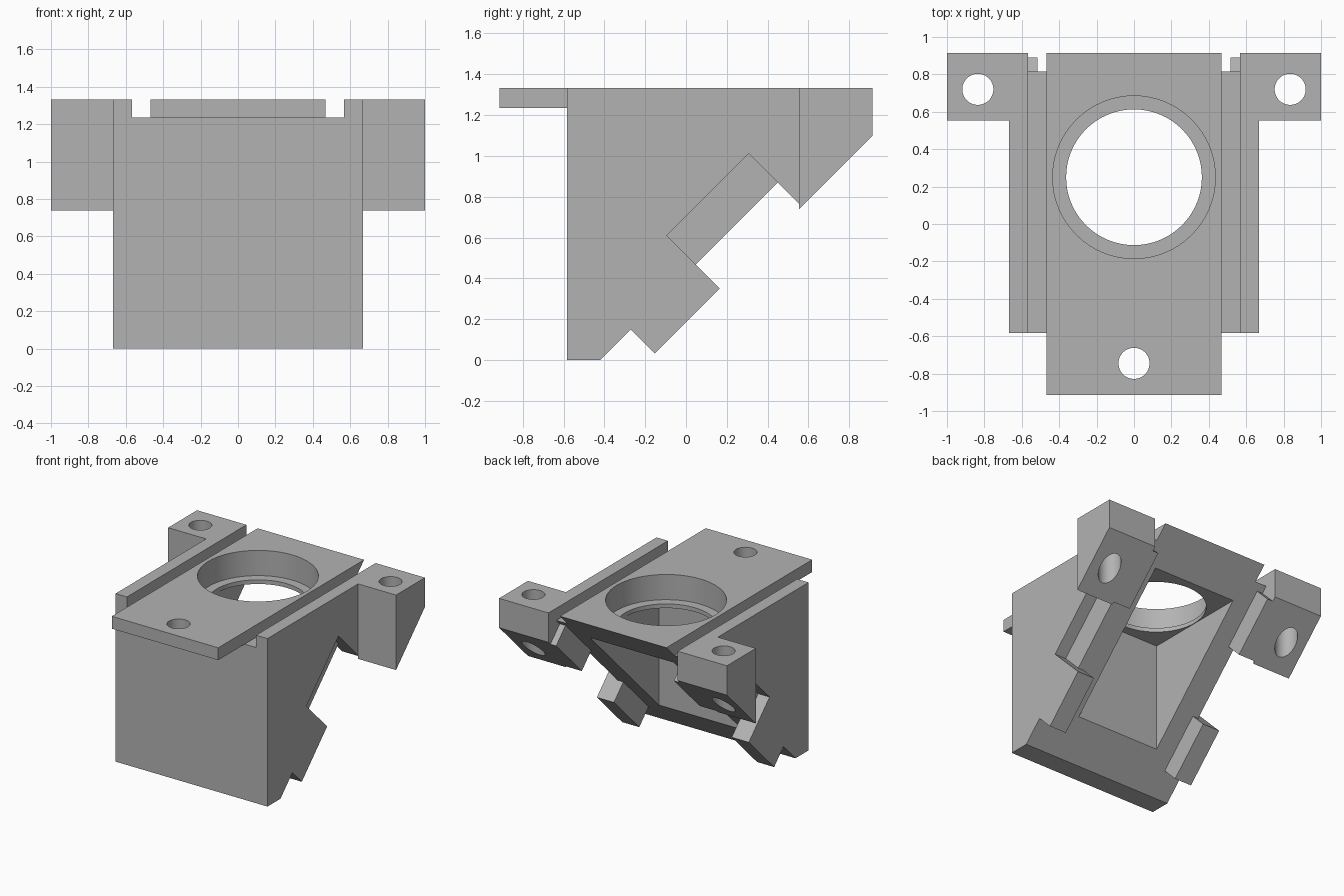
import bpy, bmesh
from mathutils import Matrix

default = bpy.data.objects.get("Cube")
if default:
    bpy.data.objects.remove(default, do_unlink=True)

# One grey for the whole bracket
grey = bpy.data.materials.new("plain grey")
grey.use_nodes = True
COLOUR = (0.45, 0.45, 0.45, 1)
grey.diffuse_color = COLOUR
grey.node_tree.nodes["Principled BSDF"].inputs["Base Color"].default_value = COLOUR

TOP, FRONT, BACK = 1.333, -0.583, 0.915
WALL, GROOVE_OUT, GROOVE_IN, TOOTH_IN = 0.667, 0.567, 0.467, 0.517
PLATE_Z = 1.235                              # underside of the top plate
SLOPE, TOOTH_FACE, SLOT = 0.42, 0.185, 0.705  # sloped planes, z - y


def diag(u, v):
    """Point (y, z) given along the slope (y + z) and across it (z - y)."""
    return ((u - v) / 2, (u + v) / 2)


def diag_rect(u0, u1, v0, v1):
    return [diag(u0, v0), diag(u1, v0), diag(u1, v1), diag(u0, v1)]


def finish(name, bm):
    bmesh.ops.recalc_face_normals(bm, faces=bm.faces[:])
    mesh = bpy.data.meshes.new(name)
    bm.to_mesh(mesh)
    bm.free()
    mesh.materials.append(grey)
    obj = bpy.data.objects.new(name, mesh)
    bpy.context.scene.collection.objects.link(obj)
    return obj


def prism(name, profile, x0, x1):
    """Extrude a (y, z) profile from x0 to x1."""
    bm = bmesh.new()
    face = bm.faces.new([bm.verts.new((x0, y, z)) for y, z in profile])
    ext = bmesh.ops.extrude_face_region(bm, geom=[face])
    moved = [g for g in ext["geom"] if isinstance(g, bmesh.types.BMVert)]
    bmesh.ops.translate(bm, verts=moved, vec=(x1 - x0, 0, 0))
    return finish(name, bm)


def box(name, x0, x1, y0, y1, z0, z1):
    return prism(name, [(y0, z0), (y1, z0), (y1, z1), (y0, z1)], x0, x1)


def cylinder(x, y, r, z0, z1):
    bm = bmesh.new()
    bmesh.ops.create_cone(bm, cap_ends=True, segments=64, radius1=r, radius2=r,
                          depth=z1 - z0,
                          matrix=Matrix.Translation((x, y, (z0 + z1) / 2)))
    return finish("cutter", bm)


def cut(obj, cutters):
    """Subtract the cutters, bake the result and delete them."""
    for c in cutters:
        mod = obj.modifiers.new("cut", "BOOLEAN")
        mod.operation, mod.solver, mod.object = "DIFFERENCE", "EXACT", c
        c.hide_render = True
    deps = bpy.context.evaluated_depsgraph_get()
    baked = bpy.data.meshes.new_from_object(obj.evaluated_get(deps))
    obj.modifiers.clear()
    obj.data = baked
    for c in cutters:
        bpy.data.objects.remove(c, do_unlink=True)


# Body: wedge with a 45 degree underside
body = prism("wedge_body", [(FRONT, 0), (-SLOPE, 0), (TOP - SLOPE, TOP), (FRONT, TOP)],
             -WALL, WALL)

# Duct, stepped bore, top grooves and side slots
CY = 0.25
cutters = [box("cutter", -0.367, 0.367, CY - 0.433, CY + 0.433, -0.2, 1.1),
           cylinder(0, CY, 0.363, 0.9, 1.5),
           cylinder(0, CY, 0.435, 1.133, 1.5)]
for s in (-1, 1):
    cutters.append(box("cutter", s * GROOVE_IN, s * GROOVE_OUT, -1, 1.2, PLATE_Z, 1.5))
    cutters.append(prism("cutter", diag_rect(0.515, 1.32, 0.1, SLOT),
                         s * GROOVE_OUT, s * 0.8))
cut(body, cutters)

# Front tab with its screw hole
tab = box("front_tab", -GROOVE_IN, GROOVE_IN, -BACK, FRONT, PLATE_Z, TOP)
cut(tab, [cylinder(0, -0.745, 0.083, 1, 1.5)])

# Teeth, rear wall ends and screw ears, mirrored
parts = [body, tab]
for s, side in ((1, "left"), (-1, "right")):
    parts.append(prism(side + "_lower_tooth", diag_rect(-0.12, 0.515, TOOTH_FACE, SLOPE),
                       s * TOOTH_IN, s * WALL))
    parts.append(prism(side + "_upper_tooth", diag_rect(1.32, 1.965, TOOTH_FACE, SLOPE),
                       s * TOOTH_IN, s * GROOVE_OUT))
    corner = (BACK, BACK + TOOTH_FACE)
    parts.append(prism(side + "_rear_wall",
                       [diag(1.32, SLOPE), diag(1.32, TOOTH_FACE), corner,
                        (BACK, TOP), (TOP - SLOPE, TOP)],
                       s * GROOVE_OUT, s * WALL))
    ear = prism(side + "_ear", [(0.553, 0.553 + TOOTH_FACE), corner, (BACK, TOP), (0.553, TOP)],
                s * WALL, s)
    cut(ear, [cylinder(s * 0.835, 0.72, 0.083, 0.5, 1.5)])
    parts.append(ear)

# Smooth bores, sharp edges
bpy.ops.object.select_all(action="DESELECT")
for p in parts:
    p.select_set(True)
bpy.context.view_layer.objects.active = body
bpy.ops.object.shade_smooth_by_angle()
